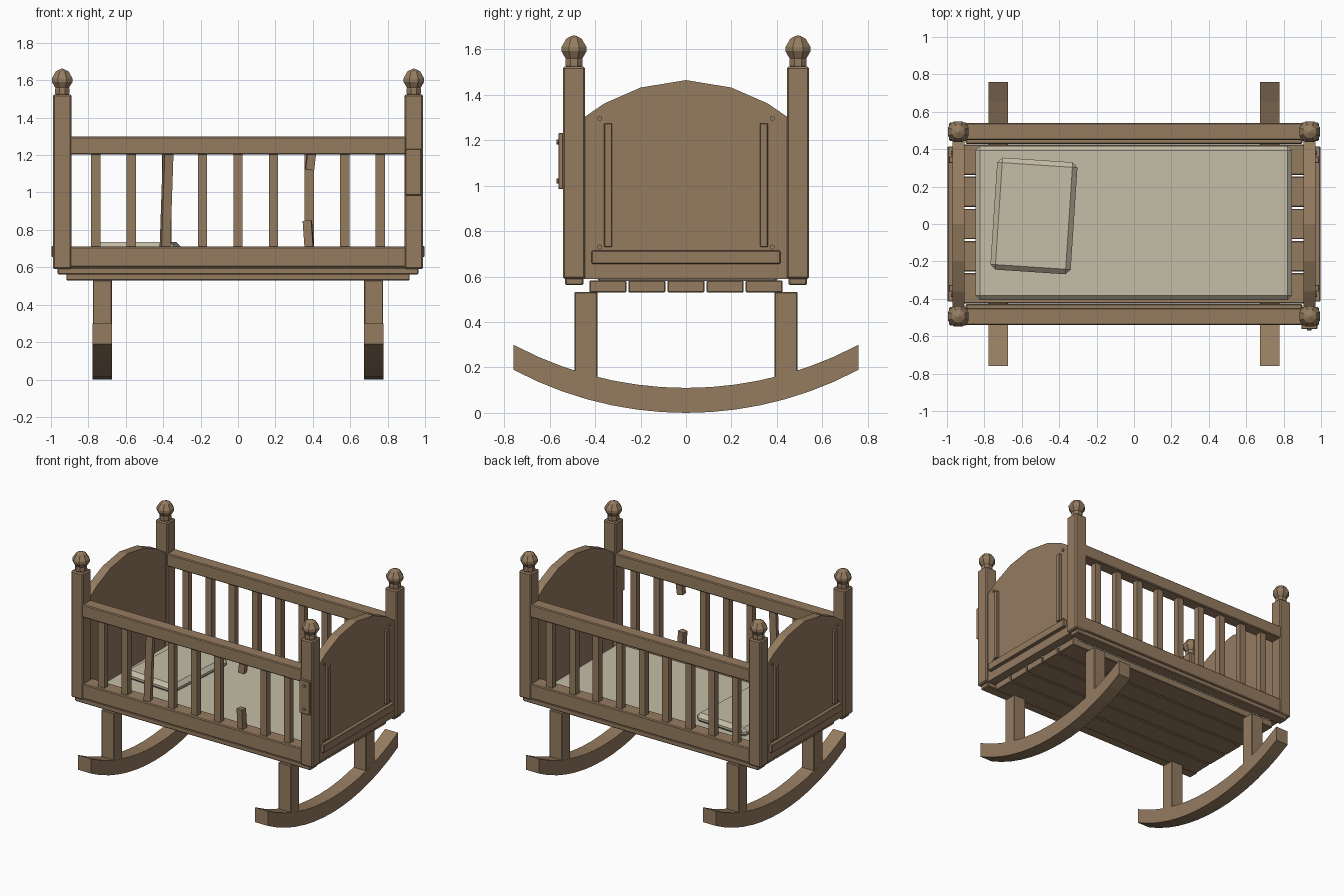
import bpy, bmesh, math
from mathutils import Vector

cube = bpy.data.objects.get("Cube")
if cube:
    bpy.data.objects.remove(cube, do_unlink=True)


def material(name, rgb):
    m = bpy.data.materials.new(name)
    m.use_nodes = True
    m.diffuse_color = (*rgb, 1)
    m.node_tree.nodes["Principled BSDF"].inputs["Base Color"].default_value = (*rgb, 1)
    return m


WOOD = material("brown wood", (0.30, 0.20, 0.118))
LINEN = material("cream linen", (0.56, 0.51, 0.385))


def finish(name, bm, mat, bevel=0.0):
    bmesh.ops.recalc_face_normals(bm, faces=bm.faces)
    me = bpy.data.meshes.new(name)
    bm.to_mesh(me)
    bm.free()
    me.materials.append(mat)
    ob = bpy.data.objects.new(name, me)
    bpy.context.collection.objects.link(ob)
    if bevel:
        mod = ob.modifiers.new("edge_bevel", "BEVEL")
        mod.width = bevel
        mod.segments = 1
    return ob


def box(name, x, y, z, mat=WOOD, bevel=0.006, rot=(0, 0, 0)):
    """Box from (min, max) ranges, turned about its own centre."""
    bm = bmesh.new()
    bmesh.ops.create_cube(bm, size=1)
    bmesh.ops.scale(bm, vec=[abs(r[1] - r[0]) for r in (x, y, z)], verts=bm.verts)
    ob = finish(name, bm, mat, bevel)
    ob.location = [(r[0] + r[1]) / 2 for r in (x, y, z)]
    ob.rotation_euler = [math.radians(a) for a in rot]
    return ob


def side_profile(name, points, x0, x1, bevel=0.0):
    """Extrude a (y, z) outline along x."""
    bm = bmesh.new()
    face = bm.faces.new([bm.verts.new((x0, y, z)) for y, z in points])
    ext = bmesh.ops.extrude_face_region(bm, geom=[face])
    verts = [v for v in ext["geom"] if isinstance(v, bmesh.types.BMVert)]
    bmesh.ops.translate(bm, verts=verts, vec=(x1 - x0, 0, 0))
    return finish(name, bm, WOOD, bevel)


def lathe(name, profile, centre, sides=8):
    """Faceted turned part from (radius, z) points."""
    bm = bmesh.new()
    rings = []
    for r, z in profile:
        rings.append([bm.verts.new((centre[0] + r * math.cos(math.tau * (i + 0.5) / sides),
                                    centre[1] + r * math.sin(math.tau * (i + 0.5) / sides), z))
                      for i in range(sides)])
    for a, b in zip(rings, rings[1:]):
        for i in range(sides):
            j = (i + 1) % sides
            bm.faces.new((a[i], a[j], b[j], b[i]))
    bm.faces.new(rings[0])
    bm.faces.new(rings[-1])
    return finish(name, bm, WOOD)


def peg(name, centre, axis, radius=0.011, depth=0.016):
    """Small bolt head pointing along an axis."""
    bm = bmesh.new()
    bmesh.ops.create_cone(bm, cap_ends=True, segments=8, radius1=radius, radius2=radius, depth=depth)
    ob = finish(name, bm, WOOD)
    ob.location = centre
    ob.rotation_euler = Vector(axis).to_track_quat("Z", "Y").to_euler()
    return ob


def span(c, half):
    return (c - half, c + half)


# Corner posts with collars and faceted finials
finial = [(0.040, 1.56), (0.060, 1.592), (0.060, 1.61), (0.036, 1.648), (0.004, 1.662)]
collar = [(0.036, 1.52), (0.041, 1.53), (0.041, 1.555), (0.036, 1.565)]
for sx, side in ((-1, "right"), (1, "left")):
    for sy, end in ((-1, "front"), (1, "back")):
        tag = f"{end}_{side}"
        c = (sx * 0.94, sy * 0.493)
        box("post_" + tag, span(c[0], 0.05), span(c[1], 0.049), (0.59, 1.525), bevel=0.008)
        lathe("collar_" + tag, collar, c)
        lathe("finial_" + tag, finial, c)
        # Legs standing on the rockers
        box("leg_" + tag, span(sx * 0.725, 0.051), span(sy * 0.44, 0.051), (0.14, 0.532), bevel=0.004)

# Long side rails, sills and spindles
for sy, end in ((-1, "front"), (1, "back")):
    box("top_rail_" + end, (-0.9, 0.9), span(sy * 0.495, 0.046), (1.203, 1.298))
    box("lower_rail_" + end, (-0.9, 0.9), (sy * 0.428, sy * 0.538), (0.6, 0.71))
    box("sill_" + end, (-0.965, 0.965), span(sy * 0.492, 0.04), (0.562, 0.6))
    for i in range(9):
        x = -0.76 + i * 0.19
        y = span(sy * 0.492, 0.022)
        if sy < 0 and i == 2:
            box("loose_spindle", span(x - 0.002, 0.024), y, (0.69, 1.22), bevel=0, rot=(0, 2, 14))
        elif sy < 0 and i == 6:
            box("broken_spindle_top", span(x + 0.008, 0.023), y, (1.12, 1.22), bevel=0, rot=(0, 7, 6))
            box("broken_spindle_bottom", span(x - 0.004, 0.023), y, (0.69, 0.85), bevel=0, rot=(0, -4, -6))
        else:
            box(f"spindle_{end}_{i}", span(x, 0.025), y, (0.7, 1.21), bevel=0)

# Arched end panels with applied trim and bolts
arch = [(0.45, 1.3), (0.36, 1.362), (0.2, 1.432), (0, 1.465)]
outline = [(-0.45, 0.59), (0.45, 0.59)] + arch + [(-y, z) for y, z in reversed(arch[:-1])]
for sx, side in ((-1, "right"), (1, "left")):
    side_profile("end_panel_" + side, outline, sx * 0.906, sx * 0.97)
    box("end_trim_" + side, (sx * 0.96, sx * 0.997), (-0.415, 0.415), (0.655, 0.714), bevel=0.004)
    for sy in (-1, 1):
        box("end_batten_" + side, (sx * 0.96, sx * 0.99), span(sy * 0.343, 0.017), (0.73, 1.275), bevel=0.003)
        for z in (0.73, 1.297):
            peg("end_bolt_" + side, (sx * 0.97, sy * 0.38, z), (sx, 0, 0))

# Floor boards
for i in range(5):
    box(f"floor_board_{i}", (-0.917, 0.917), span((i - 2) * 0.172, 0.081), (0.53, 0.583), bevel=0.004)

# Curved rockers
RADIUS, STEPS, REACH = 1.615, 14, 0.76
curve = []
for i in range(STEPS + 1):
    y = -REACH + 2 * REACH * i / STEPS
    curve.append((y, RADIUS - math.sqrt(RADIUS ** 2 - y * y)))
rocker = curve + [(y, z + 0.11) for y, z in reversed(curve)]
for sx, side in ((-1, "right"), (1, "left")):
    side_profile("rocker_" + side, rocker, sx * 0.673, sx * 0.777)

# Repair plate on one front post
box("repair_plate", (0.895, 0.98), (-0.562, -0.54), (0.985, 1.232), bevel=0.003)
for z in (1.02, 1.193):
    peg("repair_bolt", (0.937, -0.562, z), (0, -1, 0))

# Mattress and askew pillow
box("mattress", (-0.848, 0.845), (-0.405, 0.418), (0.58, 0.675), LINEN, 0.024)
box("pillow", span(-0.535, 0.215), span(0.043, 0.3), (0.665, 0.735), LINEN, 0.027, rot=(0, 0, -3.8))
